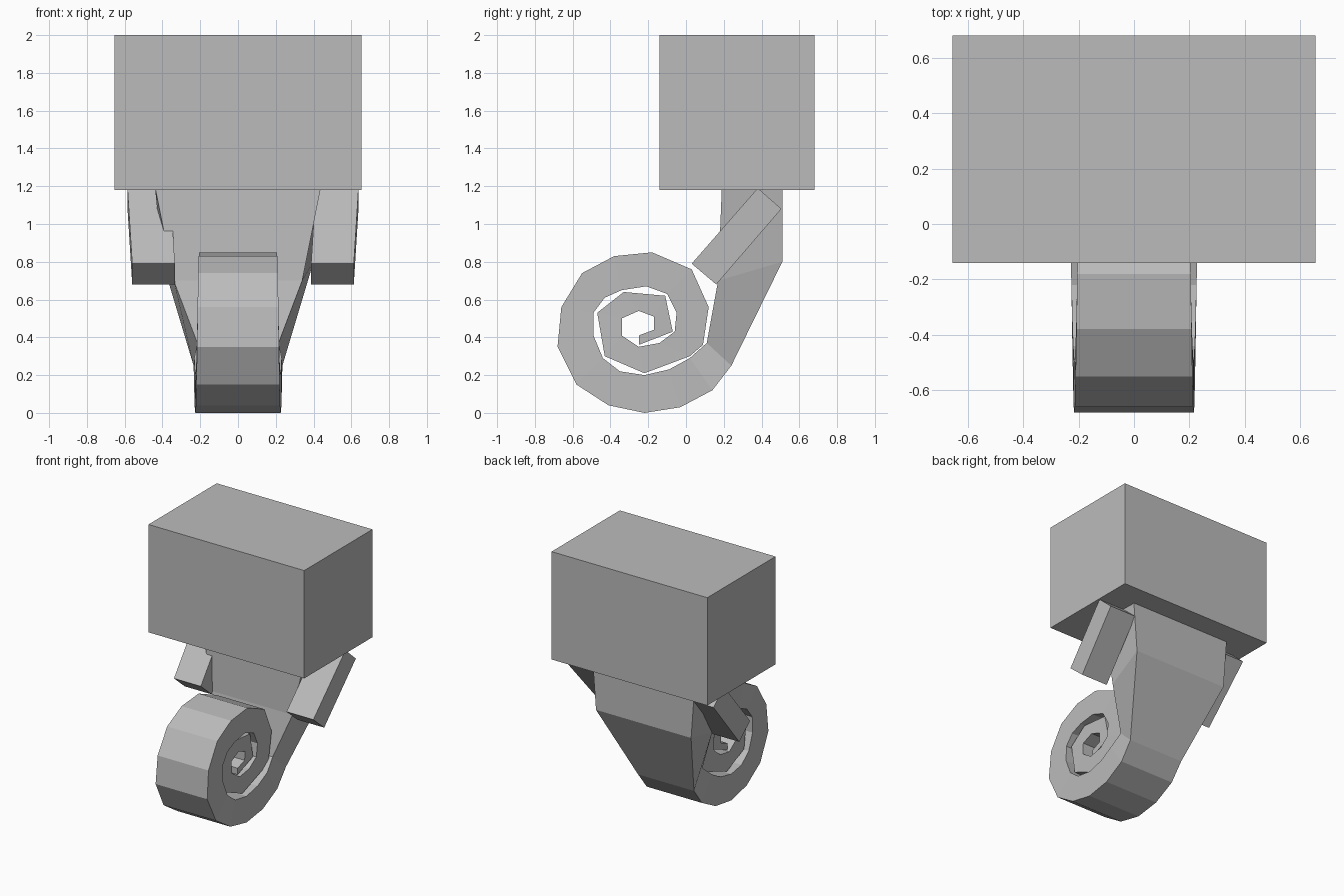
import bpy
import bmesh
from mathutils import Vector

default_cube = bpy.data.objects.get("Cube")
if default_cube:
    bpy.data.objects.remove(default_cube, do_unlink=True)

# One plain grey for the whole model
grey = bpy.data.materials.new("plain_grey")
grey.use_nodes = True
GREY = (0.5, 0.5, 0.5, 1)
grey.diffuse_color = GREY
grey.node_tree.nodes["Principled BSDF"].inputs["Base Color"].default_value = GREY


def sweep(name, sections):
    """Skin a closed solid through a row of four-cornered sections."""
    bm = bmesh.new()
    rings = [[bm.verts.new(corner) for corner in section] for section in sections]
    for a, b in zip(rings, rings[1:]):
        for i in range(4):
            j = (i + 1) % 4
            bm.faces.new((a[i], a[j], b[j], b[i]))
    bm.faces.new(rings[0])
    bm.faces.new(rings[-1])
    bmesh.ops.recalc_face_normals(bm, faces=bm.faces)
    mesh = bpy.data.meshes.new(name)
    bm.to_mesh(mesh)
    bm.free()
    mesh.materials.append(grey)
    obj = bpy.data.objects.new(name, mesh)
    bpy.context.collection.objects.link(obj)
    return obj


def rectangle(x_low, x_high, front, back):
    """Section spanning x_low..x_high between two (y, z) points."""
    return [Vector((x, *point)) for x, point in
            ((x_low, front), (x_high, front), (x_high, back), (x_low, back))]


# Head block
sweep("head_block", [rectangle(-0.655, 0.655, (-0.14, z), (0.68, z)) for z in (1.18, 2)])

# Body: a tapering strip that curls into a spiral tail; outer and inner (y, z) edges
outer_edge = [
    (0.51, 1.2), (0.51, 0.8), (0.24, 0.25), (0.14, 0.12), (-0.03, 0.03), (-0.22, 0),
    (-0.41, 0.04), (-0.58, 0.15), (-0.68, 0.35), (-0.66, 0.56), (-0.55, 0.74),
    (-0.38, 0.83), (-0.18, 0.85), (0.03, 0.76), (0.12, 0.56), (0.09, 0.36),
    (0.02, 0.3), (-0.22, 0.21), (-0.43, 0.3), (-0.47, 0.53), (-0.33, 0.64),
    (-0.11, 0.62), (-0.07, 0.43), (-0.25, 0.36)]
inner_edge = [
    (0.19, 1.2), (0.17, 0.7), (0.11, 0.37), (0.02, 0.29), (-0.09, 0.23), (-0.22, 0.2),
    (-0.35, 0.22), (-0.44, 0.29), (-0.49, 0.41), (-0.49, 0.53), (-0.43, 0.61),
    (-0.34, 0.65), (-0.21, 0.67), (-0.1, 0.63), (-0.05, 0.53), (-0.06, 0.43),
    (-0.14, 0.37), (-0.25, 0.35), (-0.34, 0.41), (-0.34, 0.5), (-0.25, 0.54),
    (-0.17, 0.51), (-0.17, 0.44), (-0.25, 0.41)]
shoulder_widths = [(0.43, 0.44), (0.4, 0.34), (0.235, 0.215)]

sections = []
for i, (outer, inner) in enumerate(zip(outer_edge, inner_edge)):
    if i < len(shoulder_widths):
        wide, narrow = shoulder_widths[i]
    else:
        wide = narrow = 0.235 - 0.003 * (i - 2)
    sections.append([Vector((-wide, *outer)), Vector((wide, *outer)),
                     Vector((narrow, *inner)), Vector((-narrow, *inner))])
sweep("curled_body", sections)

# Arms: slanted bars reaching forward, slightly splayed
for name, side, hand_x, shoulder_x in (("left_arm", 1, 0.5, 0.525),
                                       ("right_arm", -1, 0.447, 0.472)):
    half = 0.113
    hand, shoulder = side * hand_x, side * shoulder_x
    sweep(name, [
        rectangle(hand - half, hand + half, (0.03, 0.79), (0.16, 0.68)),
        rectangle(shoulder - half, shoulder + half, (0.38, 1.19), (0.505, 1.08))])
